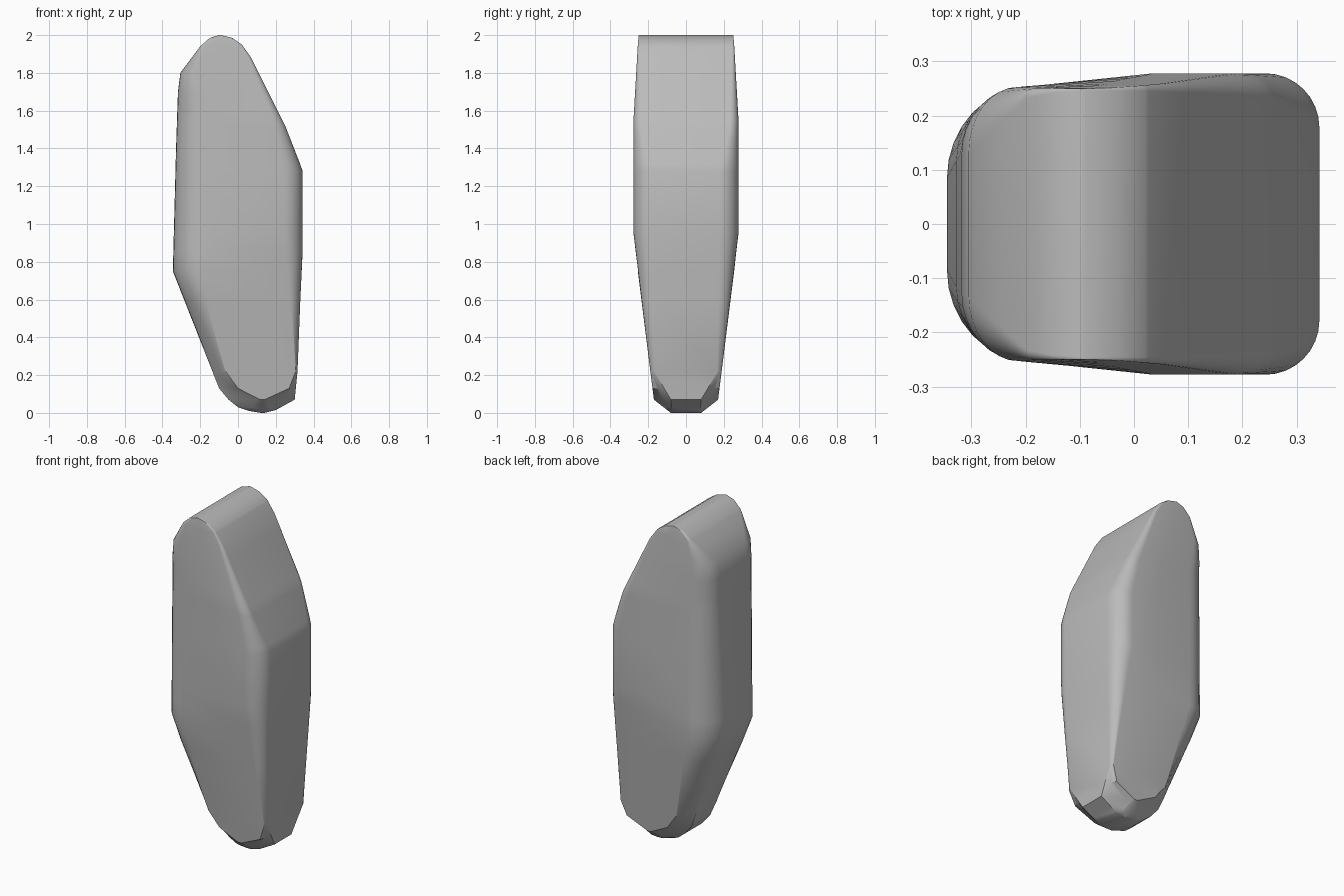
import bpy
import bmesh
from math import cos, sin, pi, radians

default_cube = bpy.data.objects.get("Cube")
if default_cube:
    bpy.data.objects.remove(default_cube, do_unlink=True)

CORNER_STEPS = 8

# Side outlines as (height, x)
left_outline = [(0, .12), (.01, .06), (.03, 0), (.07, -.05), (.13, -.1), (.75, -.345),
                (1.4, -.328), (1.7, -.318), (1.8, -.305), (1.94, -.2), (1.985, -.15), (2, -.1)]
right_outline = [(0, .14), (.015, .2), (.07, .3), (.22, .315), (.6, .33), (.85, .342),
                 (1.28, .342), (1.32, .328), (1.52, .25), (1.88, .07), (1.95, .02),
                 (1.985, -.03), (2, -.09)]

# Half depth along the height, for each side
left_depth = [(0, .08), (.07, .17), (.75, .255), (1.6, .255), (2, .25)]
right_depth = [(0, .08), (.07, .17), (.95, .278), (1.55, .278), (1.95, .255), (2, .25)]

# Corner size along the height, across x and y
left_corner_x = [(0, .001), (.07, .17), (.13, .1), (.22, .07), (.75, .16), (1.6, .14),
                 (1.8, .09), (1.94, .02), (2, .01)]
left_corner_y = [(0, .005), (.07, .09), (.22, .09), (.75, .17), (1.8, .12), (1.94, .02), (2, .005)]
right_corner_x = [(0, .001), (.07, .16), (.13, .035), (.22, .01), (.95, .1), (1.28, .1),
                  (1.5, .06), (2, .005)]
right_corner_y = [(0, .005), (.07, .09), (.22, .02), (.95, .1), (1.28, .1), (1.5, .05), (2, .005)]

# Corners are straight chamfers near the foot and round above
roundness = [(0, 1), (.22, 1), (.6, 2), (2, 2)]


def sample(curve, height):
    """Straight-line interpolation along a list of (height, value)."""
    for (low, a), (high, b) in zip(curve, curve[1:]):
        if height <= high:
            return a + (b - a) * (height - low) / (high - low)
    return curve[-1][1]


def corner(edge, depth, size_x, size_y, power, inward):
    """Quarter corner from the side face to the front face."""
    points = []
    for step in range(CORNER_STEPS + 1):
        angle = step / CORNER_STEPS * pi / 2
        across = max(cos(angle), 0) ** (2 / power)
        along = max(sin(angle), 0) ** (2 / power)
        points.append((edge + inward * size_x * (1 - across), depth - size_y * (1 - along)))
    return points


def ring(height):
    """Closed cross-section at one height, mirrored front to back."""
    left, right = sample(left_outline, height), sample(right_outline, height)
    depth_l, depth_r = sample(left_depth, height), sample(right_depth, height)
    limit = (right - left) * .48
    power = sample(roundness, height)
    half = corner(left, depth_l, min(sample(left_corner_x, height), limit),
                  sample(left_corner_y, height), power, 1)
    other = corner(right, depth_r, min(sample(right_corner_x, height), limit),
                   sample(right_corner_y, height), power, -1)
    # Ridge where the front face turns parallel to the x axis
    start, end = half[-1][0], other[-1][0]
    half.append((start + (end - start) * .6, depth_r))
    half += reversed(other)
    half += [(x, -y) for x, y in reversed(half)]
    return [(x, y, height) for x, y in half]


# Loft the cross-sections into one closed body
curves = (left_outline, right_outline, left_depth, right_depth, left_corner_x,
          left_corner_y, right_corner_x, right_corner_y)
heights = sorted({height for curve in curves for height, value in curve})

bm = bmesh.new()
rings = [[bm.verts.new(point) for point in ring(height)] for height in heights]
for lower, upper in zip(rings, rings[1:]):
    for i in range(len(lower)):
        j = (i + 1) % len(lower)
        bm.faces.new((lower[i], lower[j], upper[j], upper[i]))
bm.faces.new(rings[0])
bm.faces.new(rings[-1])
bmesh.ops.recalc_face_normals(bm, faces=bm.faces)
mesh = bpy.data.meshes.new("faceted_stone")
bm.to_mesh(mesh)
bm.free()

body = bpy.data.objects.new("faceted_stone", mesh)
bpy.context.collection.objects.link(body)

# Plain grey
grey = bpy.data.materials.new("stone_grey")
grey.use_nodes = True
colour = (.5, .5, .5, 1)
grey.diffuse_color = colour
grey.node_tree.nodes["Principled BSDF"].inputs["Base Color"].default_value = colour
mesh.materials.append(grey)

# Smooth shading with sharp foot edges
bpy.ops.object.select_all(action="DESELECT")
body.select_set(True)
bpy.context.view_layer.objects.active = body
bpy.ops.object.shade_smooth_by_angle(angle=radians(30))
